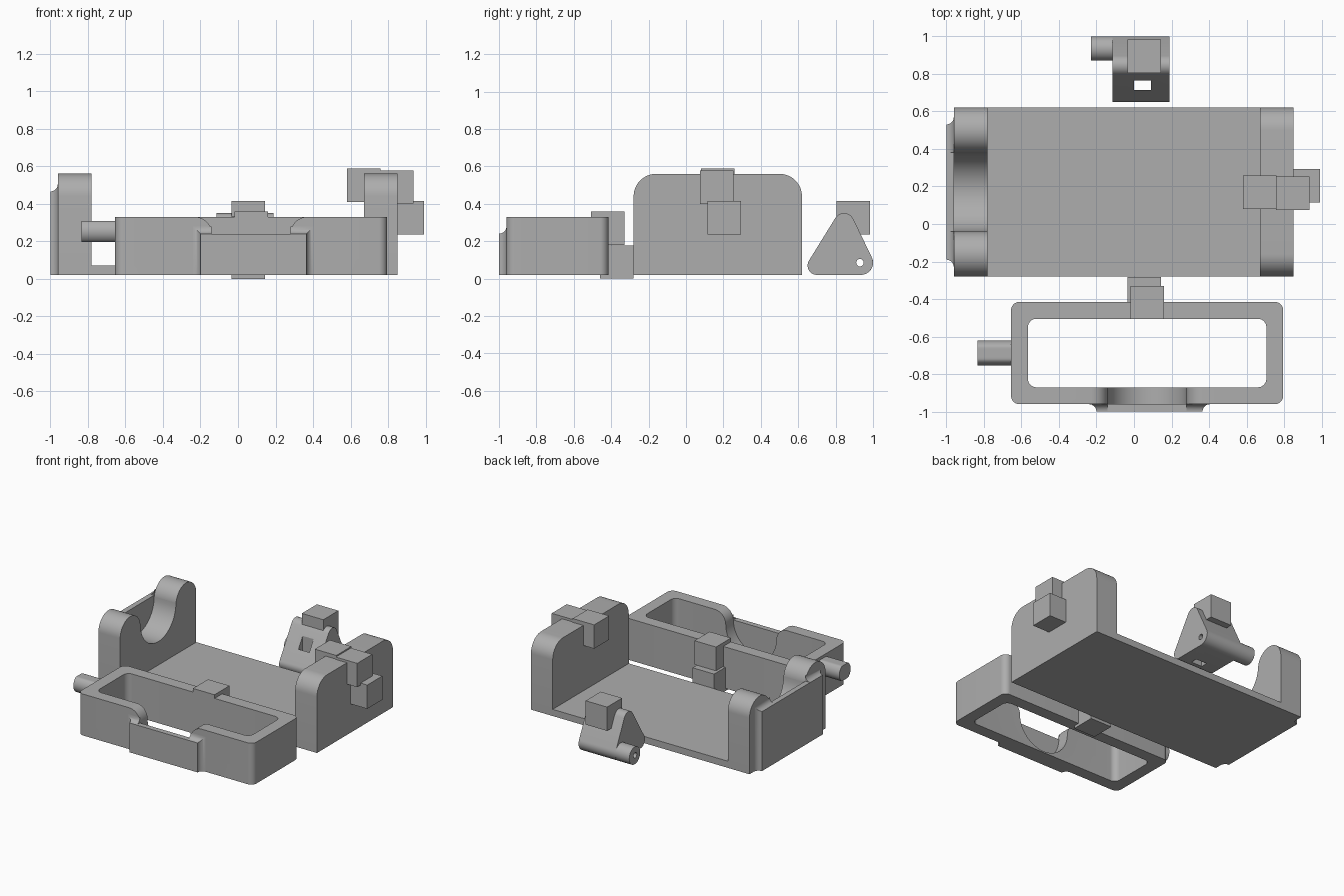
import bpy, bmesh, math
from mathutils import Vector

if "Cube" in bpy.data.objects:
    bpy.data.objects.remove(bpy.data.objects["Cube"])

grey = bpy.data.materials.new("mid_grey")
grey.diffuse_color = (0.42, 0.42, 0.42, 1)
grey.use_nodes = True
grey.node_tree.nodes["Principled BSDF"].inputs["Base Color"].default_value = grey.diffuse_color


def finish(name, bm):
    bmesh.ops.recalc_face_normals(bm, faces=bm.faces)
    me = bpy.data.meshes.new(name)
    bm.to_mesh(me)
    bm.free()
    me.materials.append(grey)
    ob = bpy.data.objects.new(name, me)
    bpy.context.collection.objects.link(ob)
    return ob


def rounded(corners, n=12):
    """Polygon from (u, v, radius) corners, each corner filleted."""
    out = []
    for i, (u, v, r) in enumerate(corners):
        p = Vector((u, v))
        if r == 0:
            pts = [p]
        else:
            a = (Vector(corners[i - 1][:2]) - p).normalized()
            b = (Vector(corners[(i + 1) % len(corners)][:2]) - p).normalized()
            half = a.angle(b) / 2
            c = p + (a + b).normalized() * (r / math.sin(half))
            s = p + a * (r / math.tan(half)) - c
            e = p + b * (r / math.tan(half)) - c
            turn = math.atan2(s.x * e.y - s.y * e.x, s.dot(e))
            pts = []
            for k in range(n + 1):
                t = turn * k / n
                pts.append(c + Vector((s.x * math.cos(t) - s.y * math.sin(t),
                                       s.x * math.sin(t) + s.y * math.cos(t))))
        for q in pts:
            if not out or (q - out[-1]).length > 1e-4:
                out.append(q)
    return out


def place(axis, u, v, w):
    return {'x': (w, u, v), 'y': (u, w, v), 'z': (u, v, w)}[axis]


def loft(name, axis, rings):
    """Solid through (outline, position) rings stacked along an axis."""
    bm = bmesh.new()
    loops = [[bm.verts.new(place(axis, u, v, w)) for u, v in pts] for pts, w in rings]
    for lo, hi in zip(loops, loops[1:]):
        for i in range(len(lo)):
            bm.faces.new((lo[i - 1], lo[i], hi[i], hi[i - 1]))
    bm.faces.new(loops[0])
    bm.faces.new(loops[-1])
    return finish(name, bm)


def prism(name, axis, pts, a, b):
    return loft(name, axis, [(pts, a), (pts, b)])


def rect(u0, u1, v0, v1, r=0):
    return rounded([(u0, v0, r), (u1, v0, r), (u1, v1, r), (u0, v1, r)])


def box(name, x0, x1, y0, y1, z0, z1):
    return prism(name, 'z', rect(x0, x1, y0, y1), z0, z1)


def circle(u, v, r, flat=1.0, n=40):
    """Circle, optionally with the top and bottom cut flat."""
    return [(u + r * math.cos(2 * math.pi * i / n),
             v + max(-flat, min(flat, math.sin(2 * math.pi * i / n))) * r) for i in range(n)]


def cut(ob, cutter):
    m = ob.modifiers.new("cut", 'BOOLEAN')
    m.operation, m.solver, m.object = 'DIFFERENCE', 'EXACT', cutter
    bpy.context.view_layer.objects.active = ob
    bpy.ops.object.modifier_apply(modifier=m.name)
    bpy.data.objects.remove(cutter)


def coved_boss(name, axis, u0, u1, top, wall, notch):
    """Pad on the outside of a wall, blended into it by a cove; closes the notch."""
    rings = []
    for k in range(9):
        t = math.pi / 2 * (1 - k / 8)
        o, d = 0.04 * (1 - math.cos(t)), 0.04 * (1 - math.sin(t))
        rings.append((rect(u0 - o, u1 + o, 0.02, top + o), wall - d))
    ob = loft(name, axis, rings)
    cut(ob, prism("cutter", axis, rect(*notch, top, top + 0.2), wall - 0.1, wall + 0.1))


# Cradle: base plate, solid right wall, notched left wall
box("base_plate", -0.96, 0.85, -0.28, 0.62, 0.02, 0.07)
prism("right_wall", 'x', rounded([(-0.28, 0.02, 0), (-0.28, 0.56, 0.12),
                                  (0.62, 0.56, 0.12), (0.62, 0.02, 0)]), 0.67, 0.85)
prism("left_wall", 'x', rounded([
    (-0.28, 0.02, 0), (-0.28, 0.56, 0.12), (-0.04, 0.56, 0.12), (-0.04, 0.245, 0.21),
    (0.38, 0.245, 0.21), (0.38, 0.56, 0.12), (0.62, 0.56, 0.12), (0.62, 0.02, 0)]), -0.96, -0.78)
coved_boss("left_wall_boss", 'x', -0.19, 0.53, 0.465, -0.96, (-0.04, 0.38))

# Open frame with a notch in its front side
frame = prism("front_frame", 'z', rect(-0.655, 0.795, -0.96, -0.415, 0.045), 0.02, 0.33)
cut(frame, prism("cutter", 'z', rect(-0.565, 0.705, -0.87, -0.505, 0.045), -0.1, 0.5))
cut(frame, prism("cutter", 'y', rounded([
    (-0.23, 0.4, 0), (-0.23, 0.33, 0), (-0.14, 0.33, 0.09), (-0.14, 0.03, 0.21),
    (0.28, 0.03, 0.21), (0.28, 0.33, 0.09), (0.37, 0.33, 0), (0.37, 0.4, 0)]), -1.1, -0.7))
coved_boss("front_frame_boss", 'y', -0.20, 0.365, 0.24, -0.96, (-0.14, 0.28))
prism("frame_pin", 'x', circle(-0.688, 0.253, 0.067, 0.84), -0.835, -0.64)

# Triangular lever with pivot pin, through hole and window
corners = [(0.70, 0.07, 0.05), (0.935, 0.085, 0.065), (0.845, 0.295, 0.055)]
outline = []
for i, (y, z, r) in enumerate(corners):
    def normal(a, b):
        # outward angle of the line touching both corner circles
        d = Vector((b[0] - a[0], b[1] - a[1]))
        return math.atan2(d.y, d.x) - math.acos((a[2] - b[2]) / d.length)
    start = normal(corners[i - 1], corners[i])
    end = normal(corners[i], corners[(i + 1) % 3])
    sweep = (end - start) % (2 * math.pi)
    for k in range(13):
        t = start + sweep * k / 12
        outline.append((y + r * math.cos(t), z + r * math.sin(t)))
lever = prism("lever", 'x', outline, -0.115, 0.19)
cut(lever, box("cutter", 0.0, 0.09, 0.715, 0.765, -0.2, 0.6))
pin = prism("lever_pin", 'x', circle(0.935, 0.085, 0.065), -0.23, -0.115)
for ob in (lever, pin):
    cut(ob, prism("cutter", 'x', circle(0.93, 0.085, 0.02, n=20), -0.4, 0.4))

# Small cubes attached to the parts
s = 0.178
for name, x, y, z in [
    ("lever_block", -0.035, 0.805, 0.236),
    ("frame_block_lower", -0.035, -0.46, 0.0),
    ("frame_block_upper", -0.018, -0.507, 0.18),
    ("wall_block_inner", 0.58, 0.08, 0.41),
    ("wall_block_outer", 0.757, 0.075, 0.40),
    ("wall_block_low", 0.812, 0.115, 0.237),
]:
    box(name, x, x + s, y, y + s, z, z + s)

# Smooth the curves, keep the edges crisp
bpy.ops.object.select_all(action='SELECT')
bpy.context.view_layer.objects.active = frame
bpy.ops.object.shade_smooth_by_angle(angle=math.radians(30))
